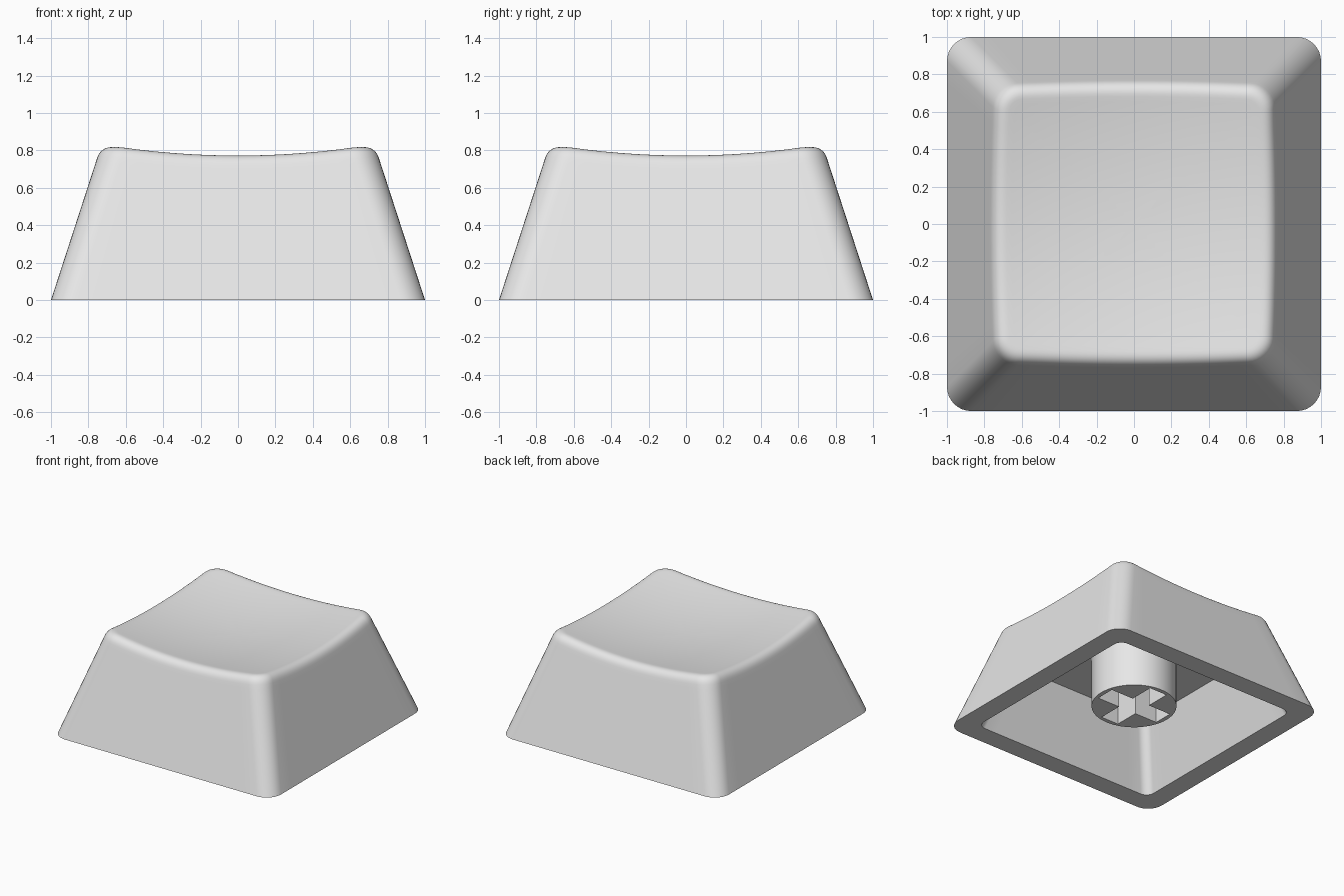
import bpy, bmesh, math

if "Cube" in bpy.data.objects:
    bpy.data.objects.remove(bpy.data.objects["Cube"])

mat = bpy.data.materials.new("light grey plastic")
mat.diffuse_color = (0.8, 0.8, 0.8, 1)
mat.use_nodes = True
mat.node_tree.nodes["Principled BSDF"].inputs["Base Color"].default_value = mat.diffuse_color

EDGE, ARC = 14, 8          # segments per straight edge and per corner


def outline(half, r):
    """Rounded square, always the same number of points."""
    pts, c = [], half - r
    for q in range(4):
        a0 = q * math.pi / 2
        ca, sa = round(math.cos(a0)), round(math.sin(a0))
        side = [(half, -c + 2 * c * i / EDGE) for i in range(EDGE)]
        side += [(c + r * math.cos(t), c + r * math.sin(t))
                 for t in (i / ARC * math.pi / 2 for i in range(ARC))]
        pts += [(x * ca - y * sa, x * sa + y * ca) for x, y in side]
    return pts


def dish(x, y):
    return 0.715 + 0.12 * (x * x + y * y)


def half_at(z):
    return 1 - 0.325 * z


def finish(name, bm):
    bmesh.ops.recalc_face_normals(bm, faces=bm.faces)
    me = bpy.data.meshes.new(name)
    bm.to_mesh(me)
    bm.free()
    ob = bpy.data.objects.new(name, me)
    bpy.context.collection.objects.link(ob)
    me.materials.append(mat)
    return ob


def smooth(ob):
    bpy.ops.object.select_all(action='DESELECT')
    ob.select_set(True)
    bpy.context.view_layer.objects.active = ob
    bpy.ops.object.shade_smooth_by_angle(angle=math.radians(30))


# Shell: rings from cavity ceiling, down the inside, around the rim, up and over
R, D = 0.13, 0.065         # corner radius, top edge rounding
n = len(outline(1, R))


def side_point(i, z):
    return (*outline(half_at(z), R)[i], z)


rings = [[(x, y, 0.53) for x, y in outline(0.67, 0.07)],
         [(x, y, 0.0) for x, y in outline(0.835, 0.07)],
         [(x, y, 0.0) for x, y in outline(1.0, R)]]
low, apex, inner = [], [], []
for i in range(n):
    z = 0.8
    for _ in range(6):                      # height where side meets dish
        z = dish(*side_point(i, z)[:2])
    apex.append(side_point(i, z))
    low.append(side_point(i, z - D))
    x, y = outline(half_at(z) - D, R - D)[i]
    inner.append((x, y, dish(x, y)))
rings.append([side_point(i, low[i][2] - 0.03) for i in range(n)])
for s in range(9):                          # rounded top edge
    t = s / 8
    rings.append([tuple((1 - t) ** 2 * a + 2 * t * (1 - t) * b + t * t * c
                        for a, b, c in zip(low[i], apex[i], inner[i]))
                  for i in range(n)])
for f in (0.96, 0.88, 0.75, 0.6, 0.45, 0.3, 0.15):   # dished top
    rings.append([(x * f, y * f, dish(x * f, y * f)) for x, y, _ in inner])

bm = bmesh.new()
vr = [[bm.verts.new(p) for p in ring] for ring in rings]
for a, b in zip(vr, vr[1:]):
    for i in range(n):
        j = (i + 1) % n
        bm.faces.new((a[i], a[j], b[j], b[i]))
bm.faces.new(vr[0])                         # cavity ceiling
centre = bm.verts.new((0, 0, dish(0, 0)))
for i in range(n):
    bm.faces.new((vr[-1][i], vr[-1][(i + 1) % n], centre))
smooth(finish("cap_shell", bm))


# Stem under the cap with a cross-shaped socket
def prism(name, pts, z0, z1):
    bm = bmesh.new()
    lo = [bm.verts.new((x, y, z0)) for x, y in pts]
    hi = [bm.verts.new((x, y, z1)) for x, y in pts]
    bm.faces.new(lo)
    bm.faces.new(hi)
    for i in range(len(pts)):
        j = (i + 1) % len(pts)
        bm.faces.new((lo[i], lo[j], hi[j], hi[i]))
    return finish(name, bm)


stem = prism("stem", [(0.32 * math.cos(k * math.tau / 64),
                       0.32 * math.sin(k * math.tau / 64)) for k in range(64)],
             0.11, 0.6)
L, W = 0.285, 0.08
arm = [(W, -W), (L, -W), (L, W)]
cross = []
for q in range(4):
    c, s = ((1, 0), (0, 1), (-1, 0), (0, -1))[q]
    cross += [(x * c - y * s, x * s + y * c) for x, y in arm]
cutter = prism("socket_cutter", cross, 0.0, 0.53)
cutter.hide_render = True

mod = stem.modifiers.new("socket", 'BOOLEAN')
mod.operation = 'DIFFERENCE'
mod.solver = 'EXACT'
mod.object = cutter
bpy.ops.object.select_all(action='DESELECT')
stem.select_set(True)
bpy.context.view_layer.objects.active = stem
bpy.ops.object.modifier_apply(modifier="socket")
bpy.data.objects.remove(cutter)
smooth(stem)
